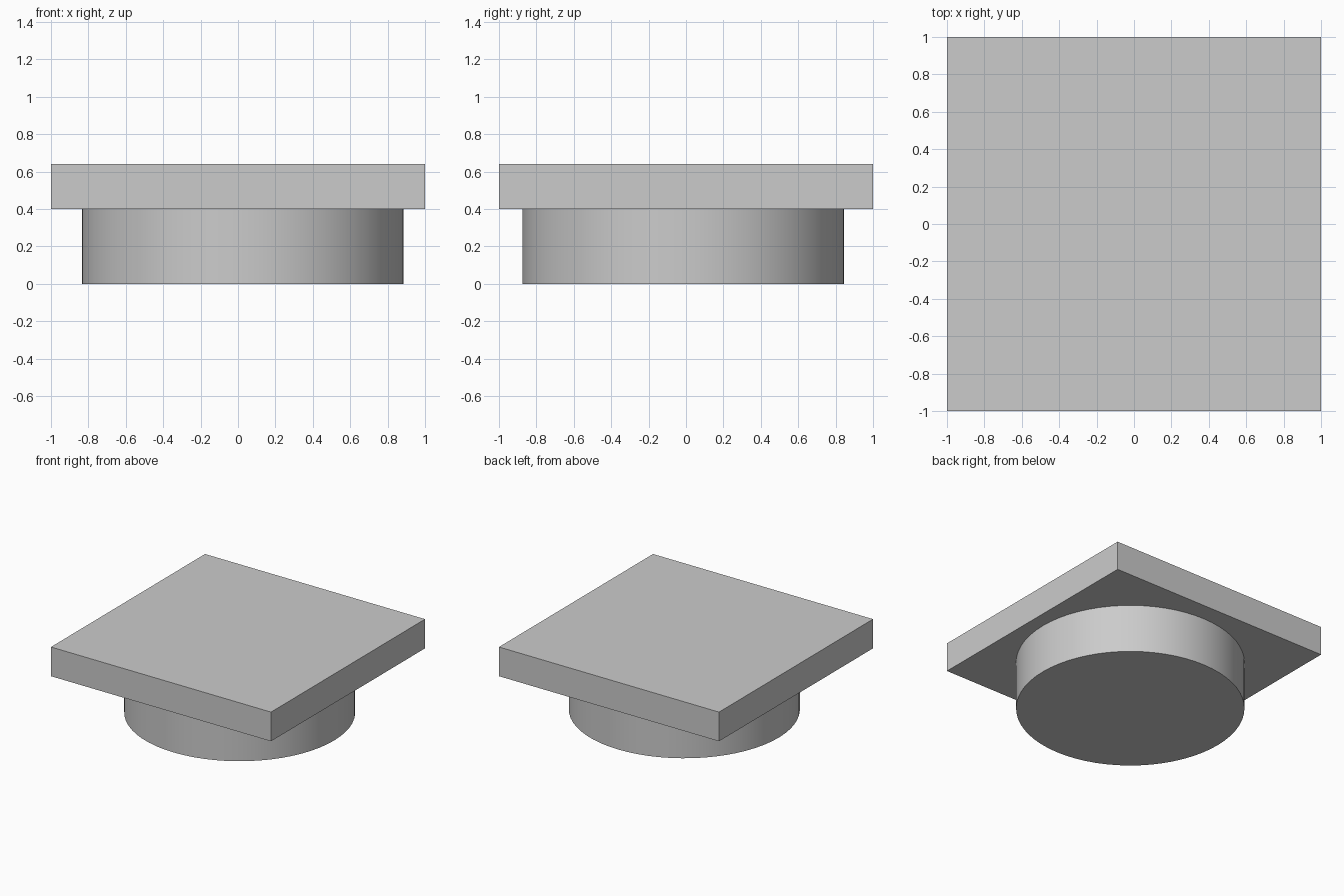
import bpy

if "Cube" in bpy.data.objects:
    bpy.data.objects.remove(bpy.data.objects["Cube"])

grey = bpy.data.materials.new("light grey")
grey.diffuse_color = (0.6, 0.6, 0.6, 1)
grey.use_nodes = True
grey.node_tree.nodes["Principled BSDF"].inputs["Base Color"].default_value = grey.diffuse_color

# Square top slab
bpy.ops.mesh.primitive_cube_add(size=1, location=(0, 0, 0.52))
slab = bpy.context.object
slab.name = "top_slab"
slab.scale = (2, 2, 0.24)
bpy.ops.object.transform_apply(location=False, rotation=False, scale=True)
slab.data.materials.append(grey)

# Round base, slightly off centre
bpy.ops.mesh.primitive_cylinder_add(vertices=64, radius=0.86, depth=0.4,
                                    location=(0.025, -0.014, 0.2))
base = bpy.context.object
base.name = "round_base"
base.data.materials.append(grey)
bpy.ops.object.shade_smooth_by_angle()
